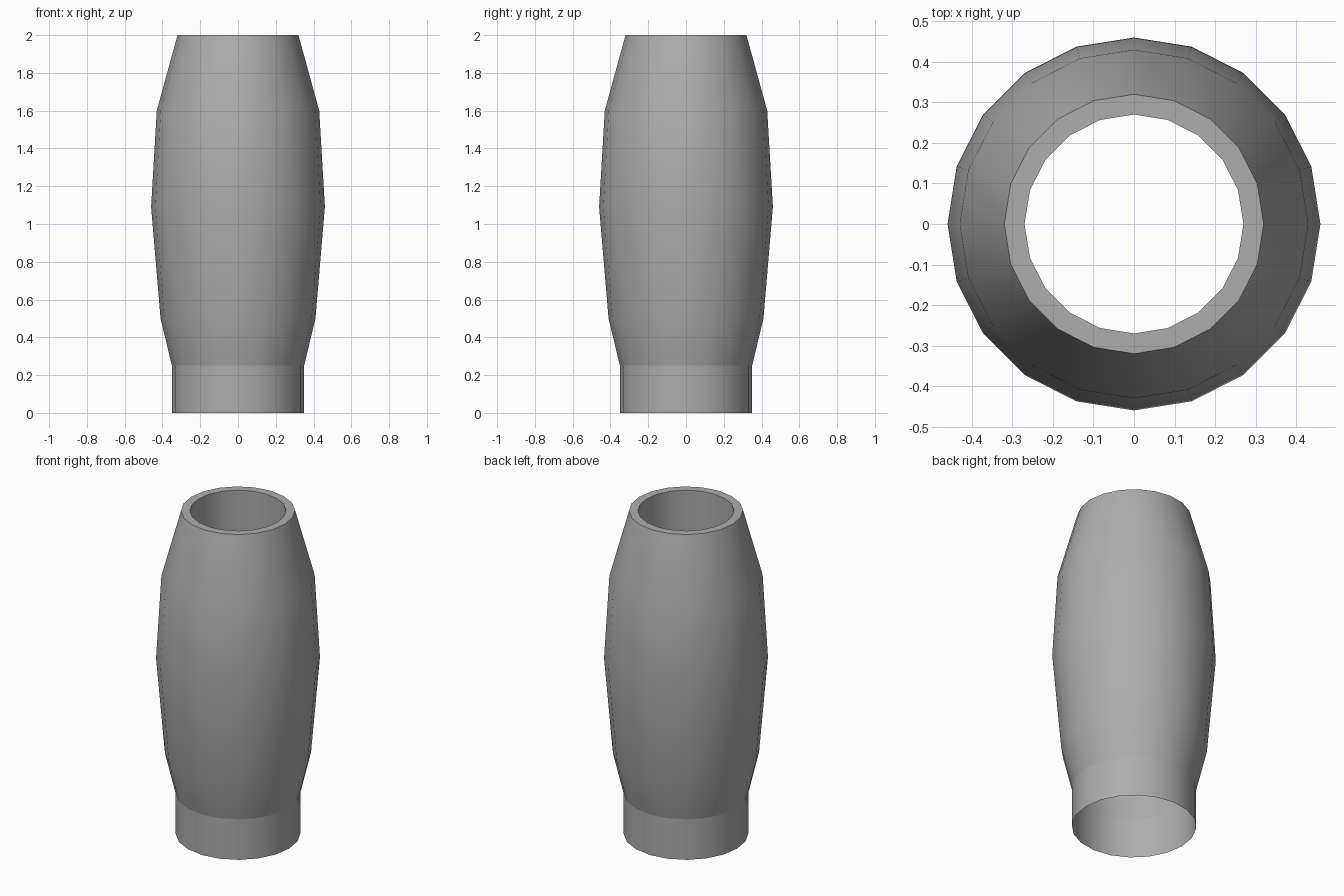
import bpy, bmesh, math

if "Cube" in bpy.data.objects:
    bpy.data.objects.remove(bpy.data.objects["Cube"])

SIDES = 20

# dark grey finish shared by both parts
grey = bpy.data.materials.new("dark_grey")
grey.diffuse_color = (0.42, 0.42, 0.42, 1)
grey.use_nodes = True
grey.node_tree.nodes["Principled BSDF"].inputs["Base Color"].default_value = grey.diffuse_color


def lathe(name, profile):
    """Revolve an open (radius, height) profile around z into a shell."""
    bm = bmesh.new()
    rings = []
    for r, z in profile:
        rings.append([bm.verts.new((r * math.cos(2 * math.pi * i / SIDES),
                                    r * math.sin(2 * math.pi * i / SIDES), z))
                      for i in range(SIDES)])
    for a, b in zip(rings, rings[1:]):
        for i in range(SIDES):
            j = (i + 1) % SIDES
            bm.faces.new((a[i], a[j], b[j], b[i]))
    mesh = bpy.data.meshes.new(name)
    bm.to_mesh(mesh)
    bm.free()
    mesh.materials.append(grey)
    obj = bpy.data.objects.new(name, mesh)
    bpy.context.collection.objects.link(obj)
    bpy.ops.object.select_all(action='DESELECT')
    obj.select_set(True)
    bpy.context.view_layer.objects.active = obj
    bpy.ops.object.shade_smooth_by_angle(angle=math.radians(30))
    return obj


# straight, open-ended base collar
lathe("base_collar", [(0.35, 0), (0.35, 0.25)])

# bulging sleeve with a flat top rim turning down into the bore
lathe("bulged_sleeve", [(0.35, 0.25), (0.41, 0.5), (0.46, 1.09), (0.43, 1.6),
                        (0.32, 2.0), (0.27, 2.0), (0.27, 1.7)])
